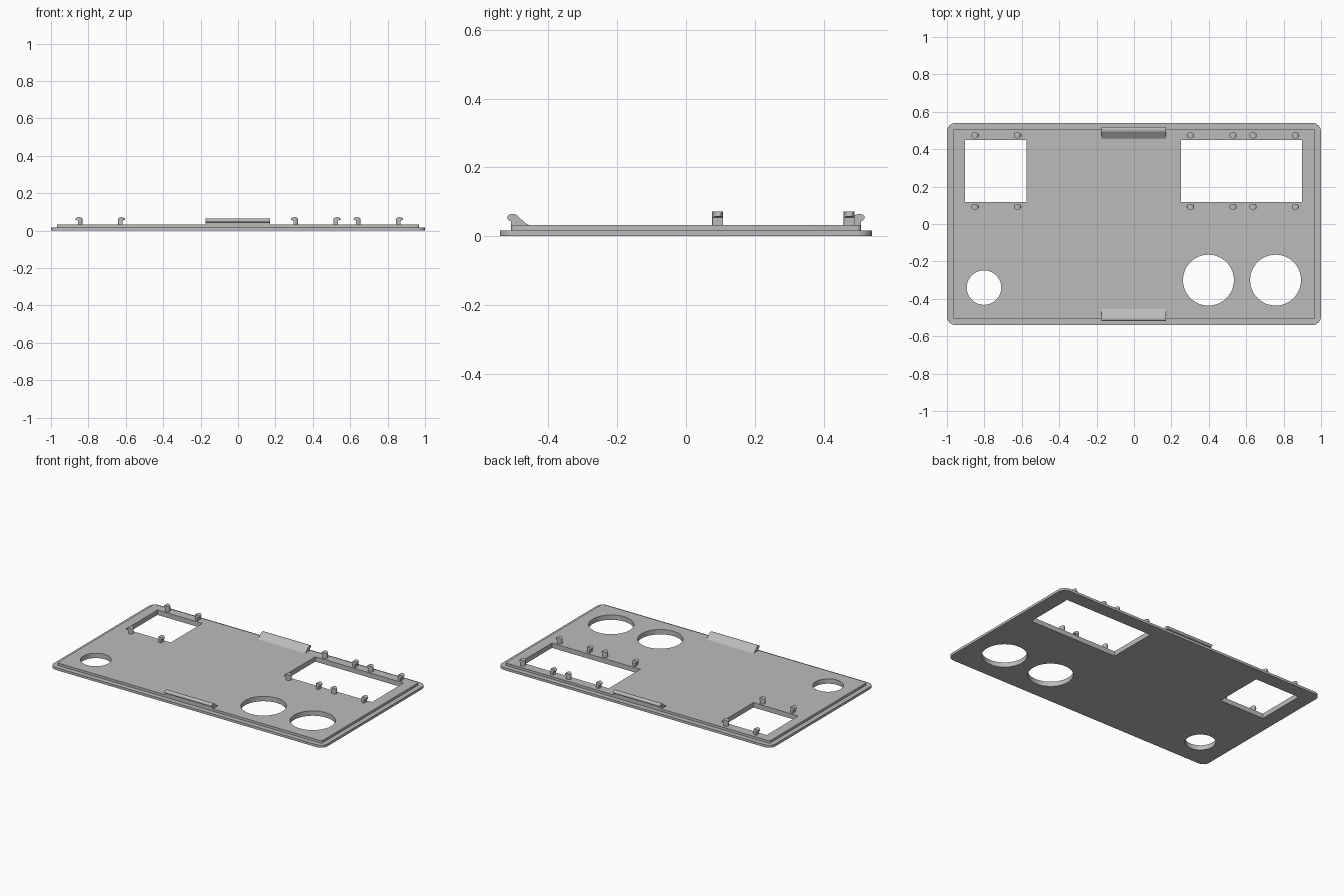
import bpy, bmesh
from math import sin, cos, pi
from mathutils import Vector

cube = bpy.data.objects.get("Cube")
if cube:
    bpy.data.objects.remove(cube, do_unlink=True)

grey = bpy.data.materials.new("plain grey")
grey.use_nodes = True
grey.diffuse_color = (0.5, 0.5, 0.5, 1)
grey.node_tree.nodes["Principled BSDF"].inputs["Base Color"].default_value = (0.5, 0.5, 0.5, 1)


def arc(cx, cy, rx, ry, start, end, steps):
    return [(cx + rx * cos(start + (end - start) * i / steps),
             cy + ry * sin(start + (end - start) * i / steps)) for i in range(steps + 1)]


def ellipse(cx, cy, rx, ry, steps=64):
    return arc(cx, cy, rx, ry, 0, 2 * pi, steps)[:-1]


def rounded_rect(hx, hy, r, steps=8):
    pts = []
    for i, (sx, sy) in enumerate([(1, 1), (-1, 1), (-1, -1), (1, -1)]):
        pts += arc(sx * (hx - r), sy * (hy - r), r, r, i * pi / 2, (i + 1) * pi / 2, steps)
    return pts


def rect(x0, x1, y0, y1):
    return [(x0, y0), (x1, y0), (x1, y1), (x0, y1)]


def prism(name, outlines, low, high, place):
    """Extrude closed outlines; place maps (u, v, depth) to a point."""
    bm = bmesh.new()
    for pts in outlines:
        face = bm.faces.new([bm.verts.new(place(u, v, low)) for u, v in pts])
        top = bmesh.ops.extrude_face_region(bm, geom=[face])["geom"]
        shift = Vector(place(0, 0, high)) - Vector(place(0, 0, low))
        bmesh.ops.translate(bm, vec=shift, verts=[g for g in top if isinstance(g, bmesh.types.BMVert)])
    bmesh.ops.recalc_face_normals(bm, faces=bm.faces)
    mesh = bpy.data.meshes.new(name)
    bm.to_mesh(mesh)
    bm.free()
    mesh.materials.append(grey)
    obj = bpy.data.objects.new(name, mesh)
    bpy.context.collection.objects.link(obj)
    return obj


def activate(obj):
    bpy.ops.object.select_all(action="DESELECT")
    obj.select_set(True)
    bpy.context.view_layer.objects.active = obj


def combine(obj, other, operation):
    activate(obj)
    mod = obj.modifiers.new("combine", "BOOLEAN")
    mod.operation, mod.object, mod.solver = operation, other, "EXACT"
    bpy.ops.object.modifier_apply(modifier=mod.name)
    bpy.data.objects.remove(other, do_unlink=True)


def smooth(obj):
    activate(obj)
    bpy.ops.object.shade_smooth_by_angle(angle=pi / 6)


def upright(u, v, d):
    return (u, v, d)


def along_x(u, v, d):
    return (d, u, v)


def along_y(u, v, d):
    return (u, d, v)


# Cover plate: wide flange with a raised inner panel
TOP = 0.032
plate = prism("cover_plate", [rounded_rect(1, 0.54, 0.045)], 0, 0.016, upright)
panel = prism("raised_panel", [rounded_rect(0.968, 0.508, 0.012, 4)], 0.006, TOP, upright)
combine(plate, panel, "UNION")

# Two display windows and three round openings
openings = [rect(-0.904, -0.575, 0.118, 0.449), rect(0.251, 0.898, 0.118, 0.449),
            ellipse(-0.802, -0.34, 0.092, 0.092),
            ellipse(0.398, -0.3, 0.136, 0.136), ellipse(0.757, -0.3, 0.136, 0.136)]
combine(plate, prism("opening_cutter", openings, -0.1, 0.1, upright), "DIFFERENCE")
smooth(plate)

# Snap clips on the long edges: rounded lip outside, sloping brace inside
clip_profile = ([(-0.455, TOP - 0.004), (-0.508, TOP - 0.004), (-0.508, 0.044)]
                + arc(-0.508, 0.054, 0.011, 0.010, 1.5 * pi, 0.5 * pi, 8)
                + [(-0.497, 0.064), (-0.49, 0.06), (-0.467, 0.038), (-0.455, TOP)])
for side, label in [(1, "front"), (-1, "back")]:
    smooth(prism(label + "_edge_clip", [[(side * y, z) for y, z in clip_profile]],
                 -0.175, 0.172, along_x))

# Mounting hook: rounded post with an outward lip
hook_profile = [(-0.019, TOP - 0.004), (0.006, TOP - 0.004), (0.006, 0.054), (0.019, 0.058)]
hook_profile += arc(0, 0.06, 0.019, 0.012, 0, pi, 12)
hook = prism("mounting_hook", [hook_profile], -0.03, 0.03, along_y)
combine(hook, prism("hook_rounding", [ellipse(0, 0, 0.02, 0.016, 24)], 0, 0.1, upright), "INTERSECT")
smooth(hook)

# Four hooks for each of the three displays
for display, centre in [("right", -0.737), ("middle", 0.416), ("left", 0.75)]:
    for side in (-1, 1):
        for row, y in [("front", 0.092), ("back", 0.474)]:
            end = "outer" if side * centre > 0 else "inner"
            copy = bpy.data.objects.new(f"{display}_{row}_{end}_hook", hook.data.copy())
            if side < 0:
                for v in copy.data.vertices:
                    v.co.x = -v.co.x
                copy.data.flip_normals()
            copy.location = (centre + side * 0.1135, y, 0)
            bpy.context.collection.objects.link(copy)
bpy.data.objects.remove(hook, do_unlink=True)
